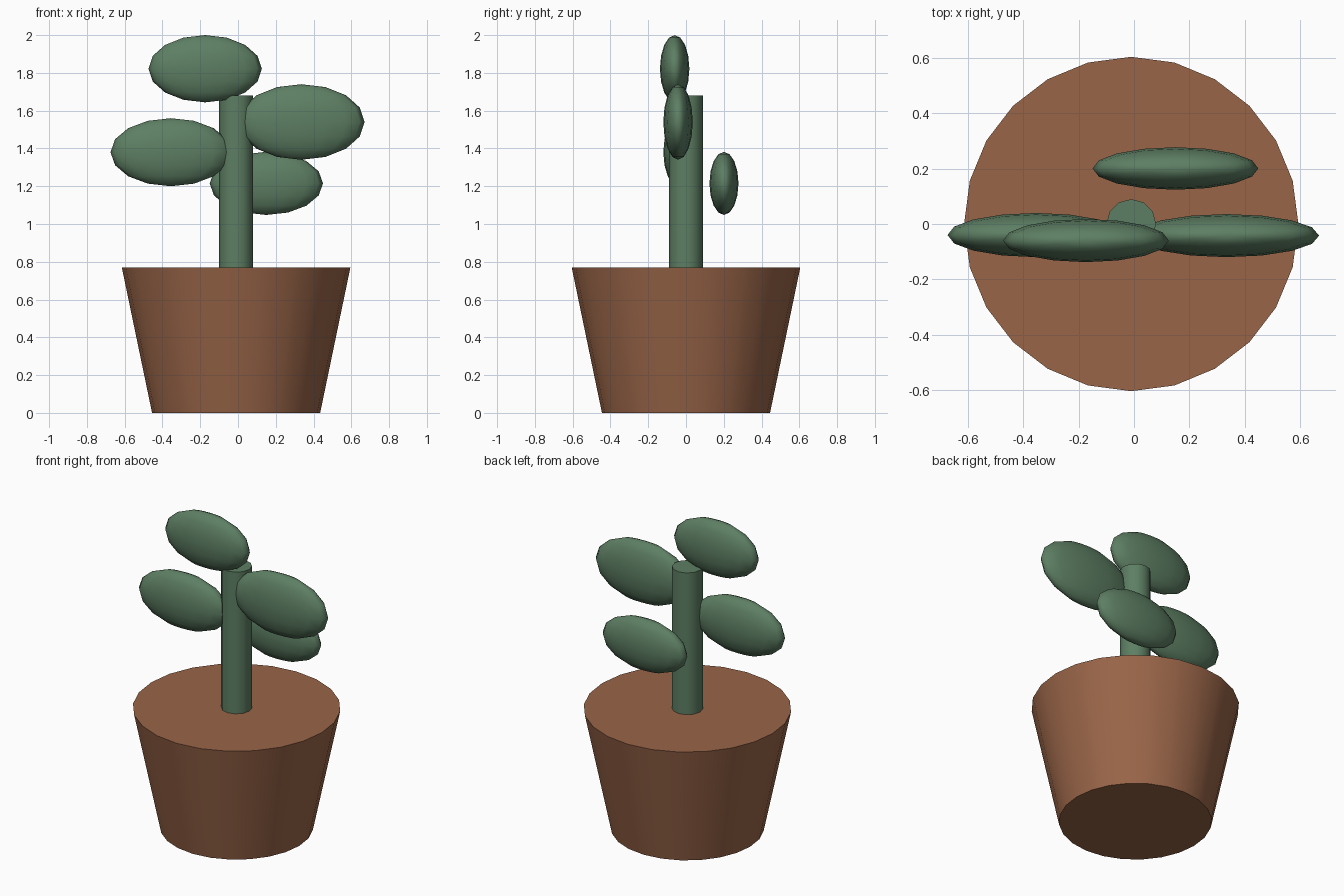
import bpy
import math

cube = bpy.data.objects.get("Cube")
if cube:
    bpy.data.objects.remove(cube, do_unlink=True)


def material(name, color):
    mat = bpy.data.materials.new(name)
    mat.use_nodes = True
    mat.diffuse_color = color
    mat.node_tree.nodes["Principled BSDF"].inputs["Base Color"].default_value = color
    return mat


def finish(name, mat, angle):
    obj = bpy.context.object
    obj.name = name
    obj.data.materials.append(mat)
    bpy.ops.object.shade_smooth_by_angle(angle=math.radians(angle))
    return obj


terracotta = material("terracotta", (0.32, 0.13, 0.065, 1))
leaf_green = material("leaf green", (0.11, 0.21, 0.125, 1))

AXIS_X = -0.01
POT_HEIGHT = 0.77
STEM_TOP = 1.68

# Tapered pot, closed at the top
bpy.ops.mesh.primitive_cone_add(vertices=24, radius1=0.445, radius2=0.605,
                                depth=POT_HEIGHT,
                                location=(AXIS_X, 0, POT_HEIGHT / 2))
finish("pot", terracotta, 40)

# Stem, rooted a little below the pot's top
stem_base = POT_HEIGHT - 0.1
bpy.ops.mesh.primitive_cylinder_add(vertices=12, radius=0.09,
                                    depth=STEM_TOP - stem_base,
                                    location=(AXIS_X, 0, (STEM_TOP + stem_base) / 2))
finish("stem", leaf_green, 40)

# Flattened oval leaves: name, centre, radii
leaves = [
    ("top_leaf", (-0.174, -0.06, 1.822), (0.30, 0.078, 0.178)),
    ("left_leaf", (0.335, -0.042, 1.54), (0.335, 0.078, 0.20)),
    ("right_leaf", (-0.355, -0.04, 1.38), (0.32, 0.08, 0.18)),
    ("back_leaf", (0.15, 0.201, 1.215), (0.30, 0.077, 0.167)),
]
for name, centre, radii in leaves:
    bpy.ops.mesh.primitive_uv_sphere_add(segments=16, ring_count=8, radius=1,
                                         location=centre)
    bpy.context.object.scale = radii
    bpy.ops.object.transform_apply(location=False, rotation=False, scale=True)
    finish(name, leaf_green, 80)
